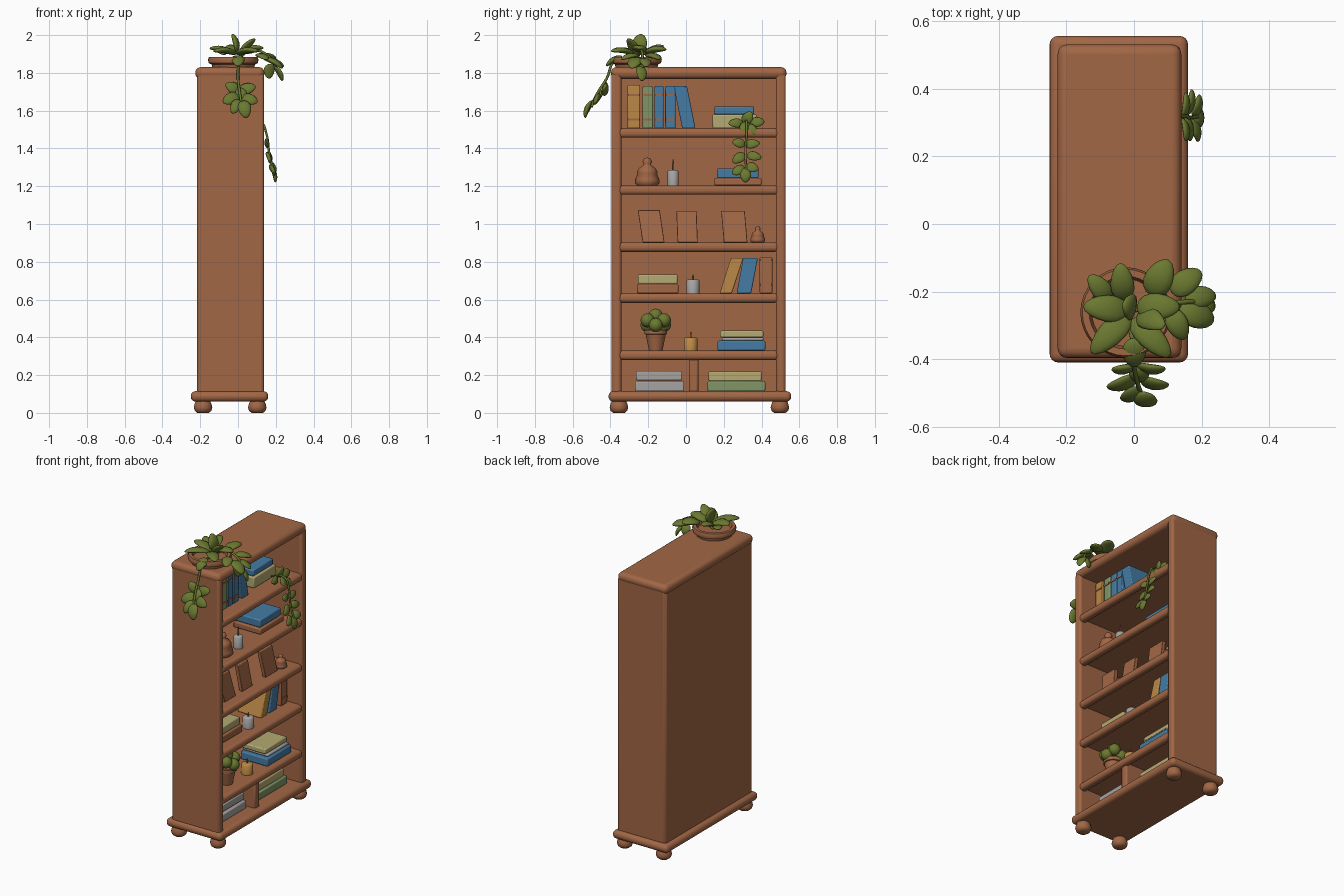
import bpy, bmesh, math
from mathutils import Vector, Matrix

if "Cube" in bpy.data.objects:
    bpy.data.objects.remove(bpy.data.objects["Cube"])

def mat(name, r, g, b):
    m = bpy.data.materials.new(name)
    m.diffuse_color = (r, g, b, 1)
    m.use_nodes = True
    m.node_tree.nodes["Principled BSDF"].inputs["Base Color"].default_value = m.diffuse_color
    return m

WOOD = mat("warm wood", 0.36, 0.135, 0.06)
LEAF = mat("leaf green", 0.145, 0.19, 0.03)
BLUE = mat("book blue", 0.06, 0.20, 0.37)
CREAM = mat("book cream", 0.46, 0.40, 0.17)
GOLD = mat("golden yellow", 0.50, 0.25, 0.06)
GREY = mat("pale grey", 0.38, 0.37, 0.36)
SAGE = mat("sage green", 0.22, 0.30, 0.13)

def finish(name, bm, mats, bevel=0, angle=40):
    bmesh.ops.recalc_face_normals(bm, faces=bm.faces[:])
    me = bpy.data.meshes.new(name)
    bm.to_mesh(me)
    bm.free()
    for m in mats:
        me.materials.append(m)
    ob = bpy.data.objects.new(name, me)
    bpy.context.collection.objects.link(ob)
    if bevel:
        mod = ob.modifiers.new("Bevel", 'BEVEL')
        mod.width, mod.segments = bevel, 4 if bevel > 0.01 else 2
    bpy.ops.object.select_all(action='DESELECT')
    ob.select_set(True)
    bpy.context.view_layer.objects.active = ob
    bpy.ops.object.shade_smooth_by_angle(angle=math.radians(angle))
    return ob

def box_bm(x, y, z, lean=0, tilt=0):
    """Box from ranges; lean / tilt shift the top along y / x."""
    bm = bmesh.new()
    bmesh.ops.create_cube(bm, size=1)
    for v in bm.verts:
        t = v.co.z + 0.5
        v.co = (x[0] + (v.co.x + .5) * (x[1] - x[0]) + tilt * t,
                y[0] + (v.co.y + .5) * (y[1] - y[0]) + lean * t,
                z[0] + t * (z[1] - z[0]))
    return bm

def box(name, x, y, z, m, bevel=0.005, lean=0):
    return finish(name, box_bm(x, y, z, lean), [m], bevel)

def lathe(name, x, y, z, profile, m, n=24):
    """Turned part from (radius, height) points."""
    bm = bmesh.new()
    rings = [[bm.verts.new((x + r * math.cos(a), y + r * math.sin(a), z + h))
              for a in (2 * math.pi * i / n for i in range(n))] for r, h in profile]
    for a, b in zip(rings, rings[1:]):
        for i in range(n):
            bm.faces.new((a[i], a[(i + 1) % n], b[(i + 1) % n], b[i]))
    bm.faces.new(rings[0])
    bm.faces.new(rings[-1])
    return finish(name, bm, [m], 0, 50)

def leaves(name, items, hint):
    """Puffy pointed leaves: (centre, direction, length, width)."""
    bm = bmesh.new()
    for c, d, length, width in items:
        d = Vector(d).normalized()
        s = Vector(hint).cross(d).normalized()
        n = d.cross(s)
        new = bmesh.ops.create_uvsphere(bm, u_segments=12, v_segments=8, radius=0.5)["verts"]
        for v in new:
            t = v.co.z
            w = width * (1 - 0.35 * t)
            v.co = (Vector(c) + d * t * length + s * v.co.x * w
                    + n * (v.co.y * width * 0.4 - 0.35 * length * t * t))
    return finish(name, bm, [LEAF], 0, 80)

def stem(name, pts, r=0.007):
    cu = bpy.data.curves.new(name, 'CURVE')
    cu.dimensions, cu.bevel_depth, cu.bevel_resolution = '3D', r, 2
    cu.resolution_u, cu.use_fill_caps = 5, True
    sp = cu.splines.new('BEZIER')
    sp.bezier_points.add(len(pts) - 1)
    for p, co in zip(sp.bezier_points, pts):
        p.co = co
        p.handle_left_type = p.handle_right_type = 'AUTO'
    cu.materials.append(LEAF)
    ob = bpy.data.objects.new(name, cu)
    bpy.context.collection.objects.link(ob)
    bpy.ops.object.select_all(action='DESELECT')
    ob.select_set(True)
    bpy.context.view_layer.objects.active = ob
    bpy.ops.object.convert(target='MESH')

# Cabinet
box("base_plate", (-.25, .16), (-.41, .557), (.06, .115), WOOD, .025)
box("back_panel", (-.218, -.19), (-.385, .52), (.1, 1.79), WOOD, .008)
box("left_side", (-.215, .138), (-.395, -.342), (.1, 1.80), WOOD, .016)
box("right_side", (-.215, .138), (.476, .528), (.1, 1.80), WOOD, .016)
box("top_cap", (-.226, .14), (-.397, .532), (1.768, 1.83), WOOD, .028)
SHELF = [.33, .633, .903, 1.205, 1.507]
for i, z in enumerate(SHELF):
    box(f"shelf_{i+1}", (-.2, .12), (-.36, .49), (z - .032, z), WOOD, .006)
    box(f"shelf_lip_{i+1}", (.088, .137), (-.36, .49), (z - .05, z), WOOD, .02)
box("bottom_divider", (-.2, .115), (.015, .065), (.1, .3), WOOD, .01)
for x in (-.185, .102):
    for y in (-.355, .497):
        lathe("foot", x, y, 0, [(.03, 0), (.043, .01), (.049, .028), (.045, .046), (.035, .07)], WOOD)

# Upright books: shelf height, y range, top, lean, colour
UPRIGHT = [(1.507, -.31, -.243, 1.735, 0, GOLD), (1.507, -.23, -.175, 1.73, 0, SAGE),
           (1.507, -.168, -.118, 1.73, 0, BLUE), (1.507, -.11, -.055, 1.73, 0, BLUE),
           (1.507, -.02, .05, 1.73, -.045, BLUE),
           (.633, .178, .243, .82, .06, GOLD), (.633, .268, .345, .82, .035, BLUE),
           (.633, .39, .457, .825, 0, WOOD)]
for z, a, b, top, lean, m in UPRIGHT:
    box("upright_book", (-.13, .045), (a, b), (z, top), m, .006, lean)
    for h in (.04, .17) if lean == 0 else ():
        box("spine_band", (.03, .049), (a + .004, b - .004), (z + h, z + h + .012), WOOD, 0)

# Lying book stacks: x front, then books bottom to top (y range, z range, colour)
STACKS = [(.02, [(.14, .375, 1.507, 1.58, CREAM), (.15, .36, 1.58, 1.622, BLUE)]),
          (.06, [(.15, .40, 1.205, 1.243, WOOD), (.165, .385, 1.243, 1.295, BLUE)]),
          (.06, [(-.26, -.04, .633, .682, WOOD), (-.255, -.045, .682, .733, CREAM)]),
          (.10, [(.167, .42, .33, .382, BLUE), (.19, .41, .382, .40, GREY), (.18, .41, .40, .435, CREAM)]),
          (.07, [(-.27, -.01, .115, .168, GREY), (-.265, -.02, .172, .222, GREY)]),
          (.07, [(.114, .42, .115, .168, SAGE), (.12, .40, .168, .22, CREAM)])]
for front, books in STACKS:
    for i, (a, b, z0, z1, m) in enumerate(books):
        box("stacked_book", (front - .2, front - .012 * i), (a, b), (z0, z1), m, .007)

# Picture frames with recessed grey picture and a small motif
for a, b, top, lean in ((-.23, -.114, 1.073, -.025), (-.045, .062, 1.07, -.006), (.2, .325, 1.07, -.014)):
    bm = box_bm((.04, .065), (a, b), (.903, top), lean, -.03)
    f = max(bm.faces, key=lambda f: f.calc_center_median().x)
    bmesh.ops.inset_region(bm, faces=[f], thickness=.024)
    f.material_index = 1
    for v in f.verts:
        v.co.x -= .006
    c = f.calc_center_median()
    finish("picture_frame", bm, [WOOD, GREY], .003)
    bm = bmesh.new()
    bmesh.ops.create_uvsphere(bm, u_segments=12, v_segments=6, radius=1,
                              matrix=Matrix.Translation(c) @ Matrix.Diagonal((.004, .017, .022, 1)))
    finish("picture_motif", bm, [WOOD])

# Turned ornaments
URN = [(.055, 0), (.065, .012), (.064, .03), (.052, .06), (.055, .068), (.045, .09),
       (.022, .105), (.02, .112), (.025, .125), (.018, .14), (.004, .146)]
lathe("bell_ornament", .03, -.205, 1.205, URN, WOOD)
lathe("small_ornament", .05, .38, .903, [(r * .6, h * .58) for r, h in URN], WOOD)

# Candles
for y, z, r, h, w, m in ((-.068, 1.205, .029, .08, .06, GREY), (.037, .633, .034, .072, .03, GREY),
                         (.025, .33, .036, .068, .035, GOLD)):
    lathe("candle", .05, y, z, [(r, 0), (r, h - .006), (r - .006, h)], m)
    lathe("candle_wick", .05, y, z + h - .002, [(.005, 0), (.005, w * .6), (.002, w)], WOOD, 8)

# Small potted plant
lathe("small_pot", .03, -.16, .33, [(.036, 0), (.053, .085), (.06, .087), (.06, .11), (.048, .11), (.046, .09)], WOOD)
bm = bmesh.new()
for i in range(7):
    a, k = i * math.pi / 3, (0 if i == 6 else 1)
    p = (.03 + .05 * k * math.cos(a), -.16 + .05 * k * math.sin(a), .515 if not k else .465 + .025 * (i % 2))
    bmesh.ops.create_uvsphere(bm, u_segments=14, v_segments=9, radius=.037, matrix=Matrix.Translation(p))
finish("small_plant_leaves", bm, [LEAF], 0, 80)

# Large plant on top
lathe("top_pot", -.025, -.262, 1.825, [(.11, 0), (.115, .02), (.13, .027), (.134, .045), (.128, .06),
                                      (.108, .06), (.1, .035)], WOOD, 32)
leaves("top_plant_leaves", [
    ((-.08, -.25, 1.925), (-1, .1, .25), .14, .08), ((-.07, -.325, 1.92), (-.7, -.7, .1), .16, .075),
    ((.05, -.335, 1.92), (.7, -.7, .1), .16, .075), ((-.01, -.245, 1.96), (-.25, .15, 1), .10, .08),
    ((.045, -.28, 1.94), (.6, -.3, .75), .13, .07), ((.075, -.16, 1.925), (.4, .8, .15), .12, .085),
    ((.07, -.245, 1.93), (1, 0, .2), .13, .08), ((-.10, -.19, 1.92), (-.6, .7, .3), .10, .06),
    ((-.035, -.175, 1.93), (-.1, 1, .4), .12, .07), ((.155, -.17, 1.89), (.7, .5, -.1), .11, .075),
    ((.19, -.27, 1.86), (.8, -.3, -.4), .12, .08), ((.13, -.30, 1.89), (.4, -.8, -.2), .10, .065),
    ((.20, -.215, 1.86), (1, .1, -.4), .10, .065), ((.22, -.235, 1.80), (.5, .1, -.9), .09, .06),
    ((.165, -.235, 1.81), (-.1, .2, -1), .08, .06), ((0, -.385, 1.87), (0, -.8, -.5), .10, .07)], (0, 0.1, 1))
stem("top_plant_stem", [(-.02, -.26, 1.86), (0, -.37, 1.87), (.0, -.42, 1.77), (.01, -.47, 1.69), (.02, -.5, 1.62)])
stem("top_plant_branch", [(-.02, -.26, 1.86), (.08, -.24, 1.92), (.17, -.23, 1.88), (.21, -.235, 1.80)])
leaves("trailing_leaves", [
    ((-.025, -.43, 1.72), (-.6, -.1, .4), .09, .065), ((.045, -.43, 1.715), (.8, -.1, .3), .10, .065),
    ((-.035, -.475, 1.665), (-.7, -.3, -.3), .10, .07), ((.06, -.475, 1.66), (.8, -.2, -.2), .09, .065),
    ((-.01, -.51, 1.625), (-.4, -.4, -.7), .09, .06), ((.035, -.525, 1.61), (.2, -.35, -.9), .10, .07),
    ((.015, -.45, 1.69), (0, -.5, -.8), .08, .06)], (0, -1, .4))

# Trailing plant on the upper shelf
stem("shelf_plant_stem", [(.03, .31, 1.53), (.12, .32, 1.54), (.15, .32, 1.48), (.165, .315, 1.38), (.195, .32, 1.26)], .006)
leaves("shelf_plant_leaves", [
    ((.09, .265, 1.535), (.2, -1, 0), .08, .05), ((.08, .325, 1.56), (.2, .3, .5), .08, .06),
    ((.09, .375, 1.54), (.2, 1, .1), .08, .055), ((.12, .31, 1.51), (.4, -.3, -.7), .08, .055),
    ((.125, .35, 1.50), (.3, .6, -.6), .08, .05),
    ((.155, .28, 1.43), (.1, -.8, .2), .07, .05), ((.155, .35, 1.425), (.1, .9, .1), .08, .05),
    ((.165, .28, 1.35), (.2, -.7, -.5), .08, .055), ((.17, .36, 1.36), (.2, .9, -.2), .08, .05),
    ((.185, .28, 1.285), (.3, -.8, -.4), .08, .055), ((.19, .35, 1.30), (.3, .9, -.3), .07, .055),
    ((.195, .315, 1.26), (.25, 0, -1), .08, .06)], (1, 0, .3))
